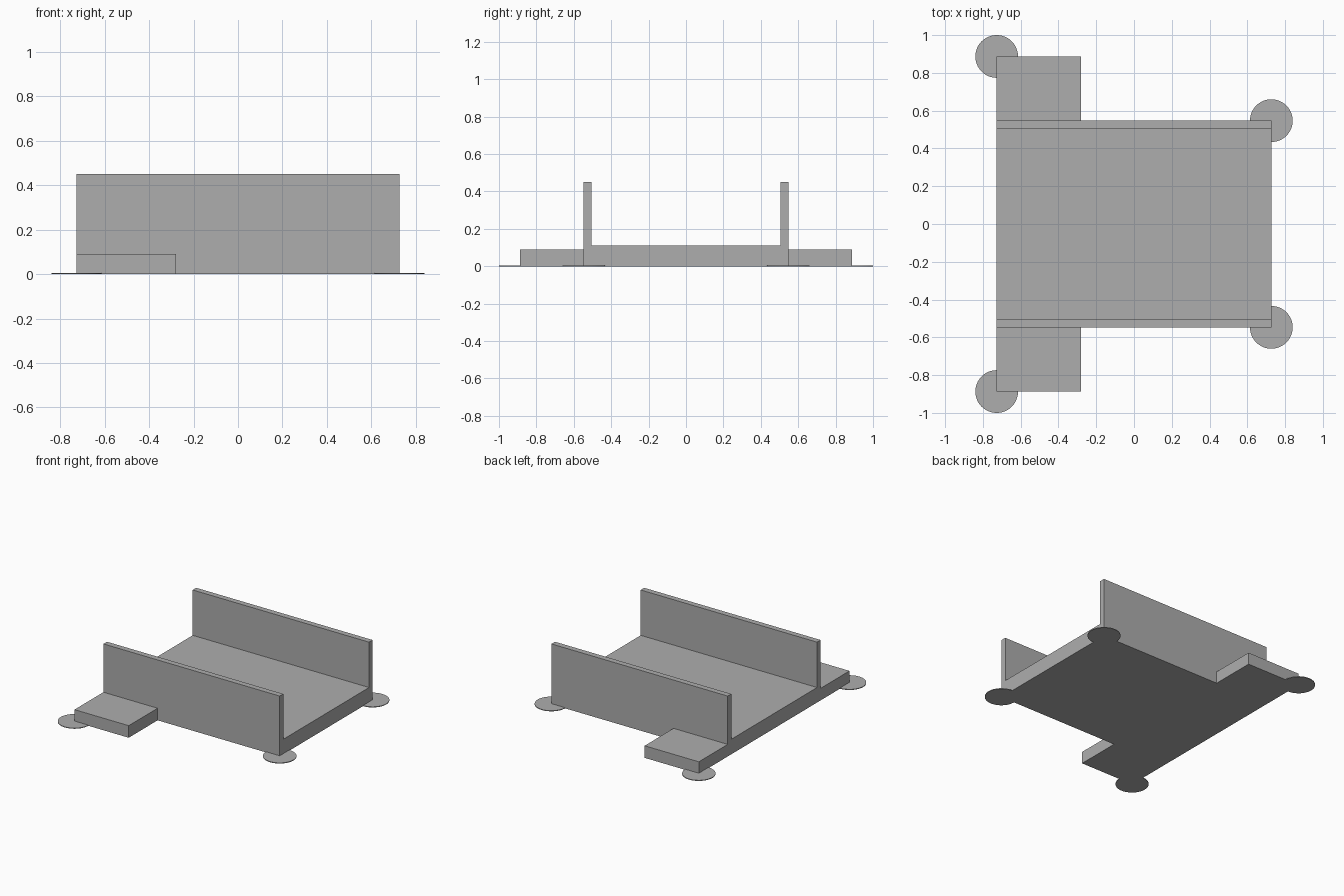
import bpy
import bmesh

cube = bpy.data.objects.get("Cube")
if cube:
    bpy.data.objects.remove(cube, do_unlink=True)

grey = bpy.data.materials.new("plain_grey")
grey.use_nodes = True
colour = (0.42, 0.42, 0.42, 1)
grey.diffuse_color = colour
grey.node_tree.nodes["Principled BSDF"].inputs["Base Color"].default_value = colour

HALF_X, HALF_Y = 0.727, 0.547   # tray footprint
WALL, HEIGHT, FLOOR = 0.042, 0.45, 0.112
TAB_X, TAB_Y, TAB_TOP = -0.28, 0.887, 0.09
PAD_R, PAD_TOP = 0.113, 0.005


def add_object(name, bm):
    bmesh.ops.recalc_face_normals(bm, faces=bm.faces)
    mesh = bpy.data.meshes.new(name)
    bm.to_mesh(mesh)
    bm.free()
    mesh.materials.append(grey)
    obj = bpy.data.objects.new(name, mesh)
    bpy.context.collection.objects.link(obj)
    return obj


def extrude(name, points, vector):
    """Solid made by sweeping a flat outline along a vector."""
    bm = bmesh.new()
    face = bm.faces.new([bm.verts.new(p) for p in points])
    swept = bmesh.ops.extrude_face_region(bm, geom=[face], use_keep_orig=True)
    verts = [g for g in swept["geom"] if isinstance(g, bmesh.types.BMVert)]
    bmesh.ops.translate(bm, verts=verts, vec=vector)
    return add_object(name, bm)


def pad(name, x, y):
    bm = bmesh.new()
    bmesh.ops.create_cone(bm, cap_ends=True, segments=64, radius1=PAD_R,
                          radius2=PAD_R, depth=PAD_TOP)
    obj = add_object(name, bm)
    obj.location = (x, y, PAD_TOP / 2)


# U-shaped tray: floor with two upright side walls
inner = HALF_Y - WALL
section = [(-HALF_Y, 0), (HALF_Y, 0), (HALF_Y, HEIGHT), (inner, HEIGHT),
           (inner, FLOOR), (-inner, FLOOR), (-inner, HEIGHT), (-HALF_Y, HEIGHT)]
extrude("tray", [(-HALF_X, y, z) for y, z in section], (2 * HALF_X, 0, 0))

# Side tabs and round corner pads, mirrored front to back
for label, s in (("front", -1), ("back", 1)):
    y0, y1 = s * HALF_Y, s * TAB_Y
    outline = [(-HALF_X, y0, 0), (TAB_X, y0, 0), (TAB_X, y1, 0), (-HALF_X, y1, 0)]
    extrude(label + "_tab", outline, (0, 0, TAB_TOP))
    pad(label + "_right_pad", -HALF_X, s * TAB_Y)
    pad(label + "_left_pad", HALF_X, s * HALF_Y)
